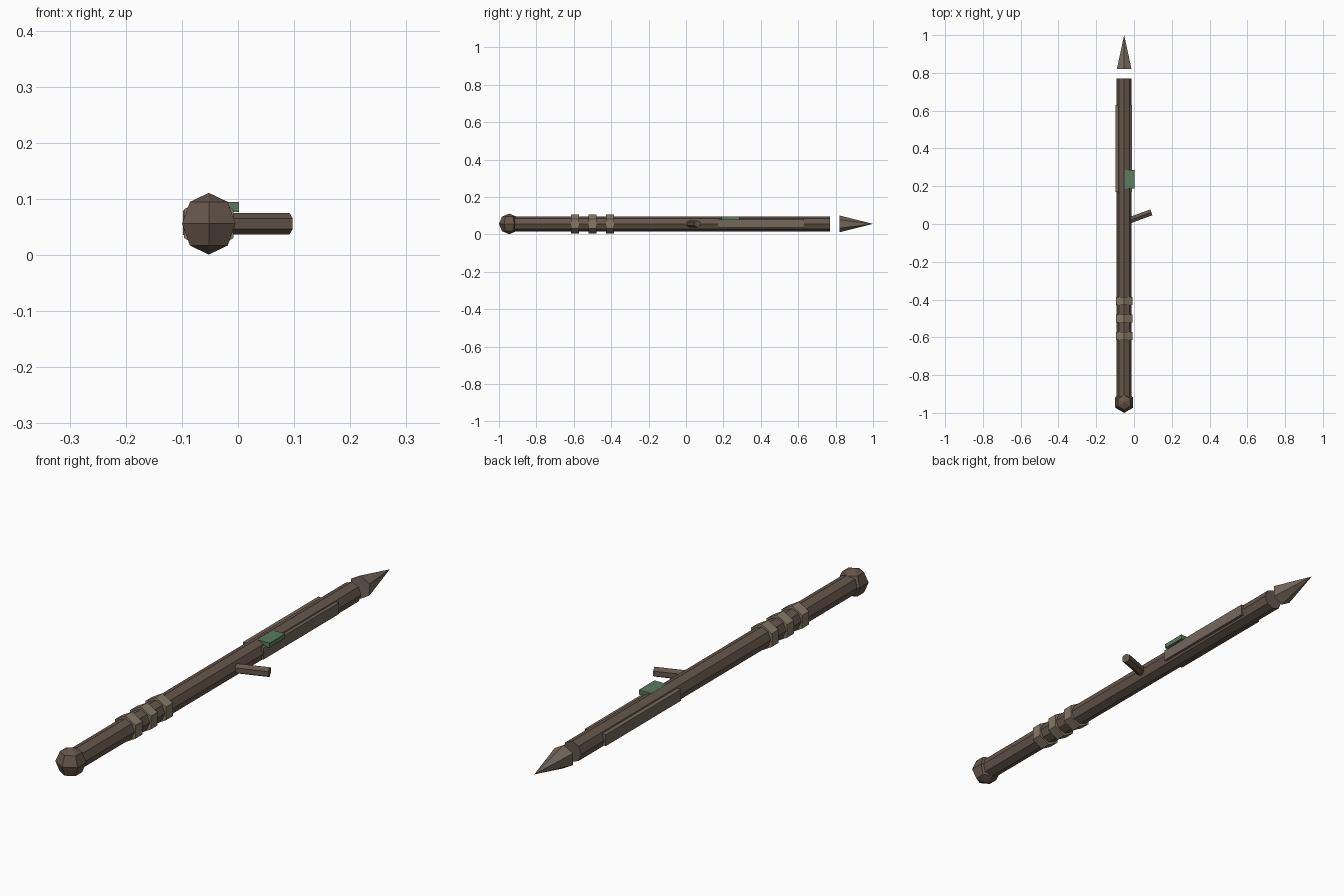
import bpy, math

if "Cube" in bpy.data.objects:
    bpy.data.objects.remove(bpy.data.objects["Cube"])

CX, CZ = -0.052, 0.056  # axis of the pole, which runs along y


def material(name, rgb):
    m = bpy.data.materials.new(name)
    m.diffuse_color = (*rgb, 1)
    m.use_nodes = True
    m.node_tree.nodes["Principled BSDF"].inputs["Base Color"].default_value = m.diffuse_color
    return m


WOOD = material("wood", (0.13, 0.095, 0.07))
PALE = material("pale_wood", (0.18, 0.14, 0.11))
CORD = material("cord", (0.24, 0.195, 0.135))
GREEN = material("green", (0.10, 0.20, 0.11))


def finish(name, mat):
    ob = bpy.context.object
    ob.name = name
    ob.data.materials.append(mat)
    return ob


def rod(name, sides, r1, r2, start, length, mat, heading=90):
    """Prism or cone from start, lying flat and pointing at the heading angle."""
    a = math.radians(heading)
    mid = (start[0] + math.cos(a) * length / 2,
           start[1] + math.sin(a) * length / 2, start[2])
    bpy.ops.mesh.primitive_cone_add(
        vertices=sides, radius1=r1, radius2=r2, depth=length, location=mid,
        rotation=(-math.pi / 2, 0, a - math.pi / 2))
    return finish(name, mat)


def box(name, lo, hi, mat):
    bpy.ops.mesh.primitive_cube_add(
        size=1, location=[(a + b) / 2 for a, b in zip(lo, hi)])
    bpy.context.object.scale = [b - a for a, b in zip(lo, hi)]
    return finish(name, mat)


# Main pole and separate pointed tip
rod("shaft", 8, 0.04, 0.04, (CX, -0.95, CZ), 1.72, WOOD)
rod("tip", 6, 0.045, 0, (CX, 0.82, CZ), 0.18, PALE)

# Faceted knob on the butt end
bpy.ops.mesh.primitive_uv_sphere_add(
    segments=6, ring_count=4, radius=0.055, location=(CX, -0.945, CZ))
finish("pommel", WOOD)

# Cord wraps of the grip
for i, y in enumerate((-0.593, -0.5, -0.407)):
    rod(f"grip_wrap_{i + 1}", 6, 0.051, 0.051, (CX, y - 0.021, CZ), 0.042, CORD)

# Side twig
rod("twig", 6, 0.019, 0.019, (-0.05, 0.01, CZ), 0.151, WOOD, heading=20)

# Flat strip let into the pole, showing on both sides
box("side_strip", (-0.098, 0.17, 0.036), (-0.01, 0.63, 0.08), PALE)

# Moss patch
box("moss_patch", (-0.05, 0.189, 0.077), (0.002, 0.285, 0.095), GREEN)
